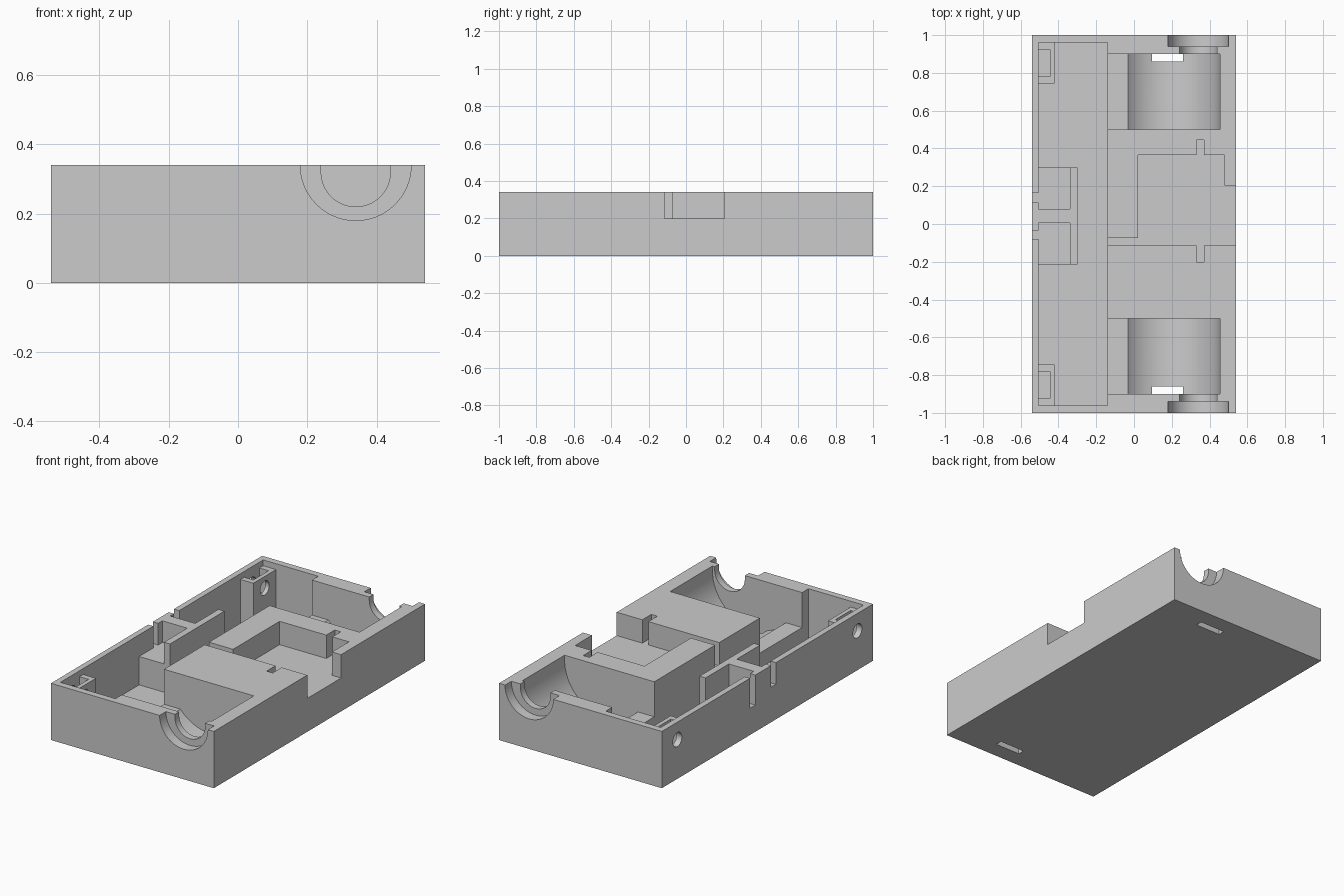
import bpy, math
from mathutils import Matrix

if "Cube" in bpy.data.objects:
    bpy.data.objects.remove(bpy.data.objects["Cube"], do_unlink=True)

TOP = 0.34      # rim height
OVER = 0.5      # cutters rise past the rim
FLOOR = 0.04    # inside floor

plastic = bpy.data.materials.new("grey plastic")
plastic.use_nodes = True
GREY = (0.6, 0.6, 0.6, 1)
plastic.diffuse_color = GREY
plastic.node_tree.nodes["Principled BSDF"].inputs["Base Color"].default_value = GREY


def box(name, x, y, z):
    """Box from (low, high) ranges on each axis."""
    bpy.ops.mesh.primitive_cube_add(size=1)
    ob = bpy.context.object
    ob.name = name
    size = [r[1] - r[0] for r in (x, y, z)]
    mid = [(r[0] + r[1]) / 2 for r in (x, y, z)]
    ob.data.transform(Matrix.Translation(mid) @ Matrix.Diagonal((*size, 1)))
    return ob


def rod(name, axis, radius, span, a, z):
    """Cylinder along x or y, at height z and at a on the other axis."""
    bpy.ops.mesh.primitive_cylinder_add(vertices=64, radius=radius, depth=span[1] - span[0])
    ob = bpy.context.object
    ob.name = name
    mid = (span[0] + span[1]) / 2
    if axis == "y":
        turn, place = Matrix.Rotation(math.pi / 2, 4, "X"), (a, mid, z)
    else:
        turn, place = Matrix.Rotation(math.pi / 2, 4, "Y"), (mid, a, z)
    ob.data.transform(Matrix.Translation(place) @ turn)
    return ob


def combine(tool, operation):
    """Boolean the tool into the case, then discard it."""
    mod = case.modifiers.new(tool.name, "BOOLEAN")
    mod.operation, mod.solver, mod.object = operation, "EXACT", tool
    bpy.context.view_layer.objects.active = case
    bpy.ops.object.modifier_apply(modifier=mod.name)
    bpy.data.objects.remove(tool, do_unlink=True)


def cut(tool):
    combine(tool, "DIFFERENCE")


def add(tool):
    combine(tool, "UNION")


def ends(low, high):
    """The same y range at the back and mirrored at the front."""
    return [(low, high), (-high, -low)]


# Solid case and the long side channel
case = box("case_half", (-0.54, 0.54), (-1, 1), (0, TOP))
cut(box("channel", (-0.505, -0.14), (-0.96, 0.96), (FLOOR, OVER)))

# Switch holder and screw bosses in the channel
add(box("switch_holder", (-0.52, -0.30), (-0.215, 0.30), (0.02, TOP)))
for y in ends(0.745, 0.98):
    add(box("screw_boss", (-0.52, -0.42), y, (0.02, 0.305)))

# Switch pockets with wire slots through the side wall
for y, slot, z in (((0.08, 0.32), (0.115, 0.165), 0.16),
                   ((-0.235, 0.005), (-0.08, -0.035), 0.21)):
    cut(box("switch_pocket", (-0.505, -0.34), y, (z, OVER)))
    cut(box("wire_slot", (-0.6, -0.45), slot, (z, OVER)))

# Nut pockets and screw holes
for y in ends(0.78, 0.925):
    cut(box("nut_pocket", (-0.505, -0.445), y, (0.16, OVER)))
    cut(rod("screw_hole", "x", 0.042, (-0.6, -0.40), (y[0] + y[1]) / 2, 0.235))

# Round motor pockets, open above and towards the channel
for y in ends(0.5, 0.9):
    cut(rod("motor_pocket", "y", 0.278, y, 0.177, 0.313))
    cut(box("motor_shelf", (-0.2, 0.455), y, (0.313, OVER)))
    cut(box("motor_step", (-0.2, 0.177), y, (0.13, OVER)))

# Floor slots, shaft necks and shaft seats
for y in ends(0.86, 0.9):
    cut(box("floor_slot", (0.095, 0.26), y, (-0.1, 0.2)))
for y in ends(0.88, 0.96):
    cut(rod("shaft_neck", "y", 0.1, y, 0.34, TOP - 0.02))
    cut(box("neck_opening", (0.24, 0.44), y, (TOP - 0.02, OVER)))
for y in ends(0.94, 1.1):
    cut(rod("shaft_seat", "y", 0.16, y, 0.34, TOP))

# Stepped recess in the middle block, with key slots and a side notch
for x, y in (((0.02, 0.48), (-0.115, 0.365)),
             ((0.4, 0.6), (-0.115, 0.205)),
             ((-0.2, 0.1), (-0.115, -0.075)),
             ((0.33, 0.37), (-0.2, 0.445))):
    cut(box("recess", x, y, (0.2, OVER)))

# Finish
case.data.materials.clear()
case.data.materials.append(plastic)
for poly in case.data.polygons:
    poly.material_index = 0
bpy.ops.object.select_all(action="DESELECT")
case.select_set(True)
bpy.context.view_layer.objects.active = case
bpy.ops.object.shade_smooth_by_angle(angle=math.radians(30))
